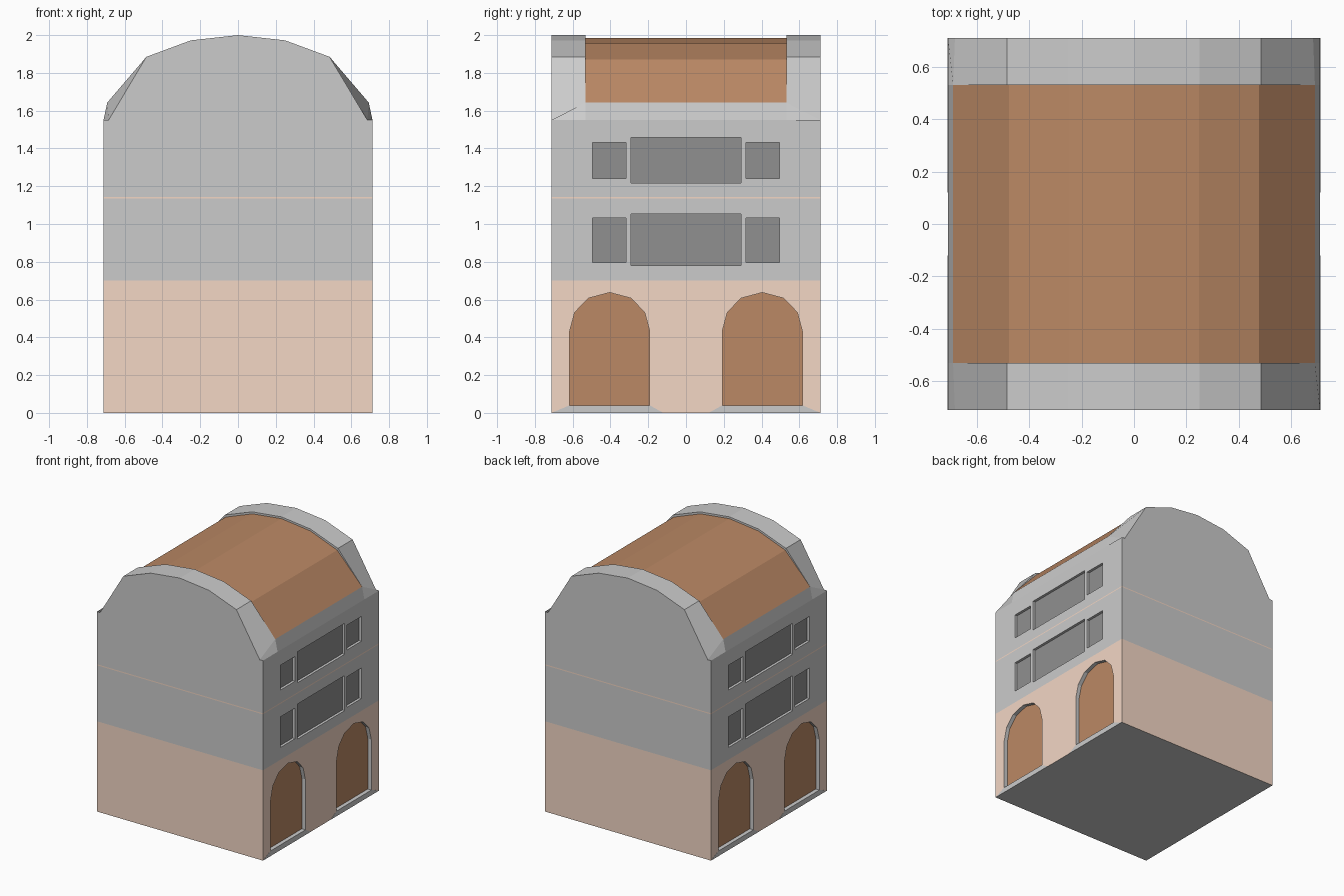
import bpy, bmesh

if "Cube" in bpy.data.objects:
    bpy.data.objects.remove(bpy.data.objects["Cube"])

W, INNER = 0.712, 0.532          # half width of block, inner face of gable walls
PALETTE = [("plaster", (0.8, 0.8, 0.8)), ("base_wash", (0.90, 0.68, 0.56)),
           ("brown", (0.50, 0.25, 0.13)), ("window_grey", (0.28, 0.28, 0.28))]
PLASTER, BASE, BROWN, WINDOW = range(4)
mats = []
for name, col in PALETTE:
    m = bpy.data.materials.new(name)
    m.diffuse_color = (*col, 1)
    m.use_nodes = True
    m.node_tree.nodes["Principled BSDF"].inputs["Base Color"].default_value = m.diffuse_color
    mats.append(m)


def make_object(name, bm):
    bmesh.ops.recalc_face_normals(bm, faces=bm.faces[:])
    me = bpy.data.meshes.new(name)
    bm.to_mesh(me)
    bm.free()
    for m in mats:
        me.materials.append(m)
    ob = bpy.data.objects.new(name, me)
    bpy.context.collection.objects.link(ob)
    return ob


def prism(bm, profile, x_in, x_out, cap_mat=PLASTER):
    """Extrude a (y, z) outline along x; the cap at x_in gets its own material."""
    a = [bm.verts.new((x_in, y, z)) for y, z in profile]
    b = [bm.verts.new((x_out, y, z)) for y, z in profile]
    bm.faces.new(a).material_index = cap_mat
    bm.faces.new(b[::-1])
    n = len(a)
    for i in range(n):
        bm.faces.new((a[i], b[i], b[(i + 1) % n], a[(i + 1) % n]))


def mirrored(half):
    """Complete a right-half outline that ends on the centre line."""
    return half + [(-x, z) for x, z in reversed(half[:-1])]


# Body: cross-sections lofted along y (outer gable, inner gable, lower roof)
wall = [(W, 0), (W, 1.55)]
outer = mirrored(wall + [(0.685, 1.55), (0.485, 1.885), (0.25, 1.972), (0, 2)])
inner = mirrored(wall + [(0.692, 1.643), (0.485, 1.885), (0.25, 1.972), (0, 2)])
roof = mirrored(wall + [(0.692, 1.643), (0.479, 1.87), (0.248, 1.957), (0, 1.986)])
sections = [(-W, outer), (-INNER, inner), (-INNER, roof),
            (INNER, roof), (INNER, inner), (W, outer)]
bm = bmesh.new()
rings = [[bm.verts.new((x, y, z)) for x, z in prof] for y, prof in sections]
n = len(outer)
for k in range(len(rings) - 1):
    r, s = rings[k], rings[k + 1]
    for i in range(n):
        j = (i + 1) % n
        f = bm.faces.new((r[i], r[j], s[j], s[i]))
        if k == 2 and 2 <= i <= n - 4:
            f.material_index = BROWN
bm.faces.new(rings[0])
bm.faces.new(rings[-1][::-1])
bmesh.ops.remove_doubles(bm, verts=bm.verts[:], dist=1e-4)

# Painted base and thin string course
for z in (0.70, 1.134, 1.142):
    bmesh.ops.bisect_plane(bm, geom=bm.verts[:] + bm.edges[:] + bm.faces[:],
                           plane_co=(0, 0, z), plane_no=(0, 0, 1))
for f in bm.faces:
    z = f.calc_center_median().z
    if 0.001 < z < 0.70 or 1.134 < z < 1.142:
        f.material_index = BASE
body = make_object("building_body", bm)

# Recessed openings on both long sides
arch = mirrored([(0.212, 0.04), (0.212, 0.432), (0.185, 0.532), (0.113, 0.607), (0, 0.637)])


def rect(y0, y1, z0, z1):
    return [(y0, z0), (y1, z0), (y1, z1), (y0, z1)]


bm = bmesh.new()
sills = bmesh.new()
for side in (-1, 1):
    for c in (-1, 1):
        prism(bm, [(y + c * 0.404, z) for y, z in arch], side * (W - 0.03), side * 0.8, BROWN)
        prism(sills, [(c * y, z) for y, z in
                      ((W, 0), (0.616, 0.04), (0.192, 0.04), (0.12, 0))],
              side * (W - 0.002), side * (W + 0.001))
    for z0, z1, s0, s1 in ((0.78, 1.052, 0.795, 1.032), (1.217, 1.457, 1.24, 1.432)):
        for y0, y1, a, b in ((-0.29, 0.29, z0, z1), (0.318, 0.495, s0, s1),
                             (-0.495, -0.318, s0, s1)):
            prism(bm, rect(y0, y1, a, b), side * (W - 0.02), side * 0.8, WINDOW)
cutter = make_object("opening_cutter", bm)
cutter.hide_render = True
make_object("door_sills", sills)

mod = body.modifiers.new("openings", 'BOOLEAN')
mod.operation = 'DIFFERENCE'
mod.solver = 'EXACT'
mod.material_mode = 'INDEX'
mod.object = cutter
bpy.context.view_layer.objects.active = body
bpy.ops.object.modifier_apply(modifier=mod.name)
bpy.data.objects.remove(cutter)
